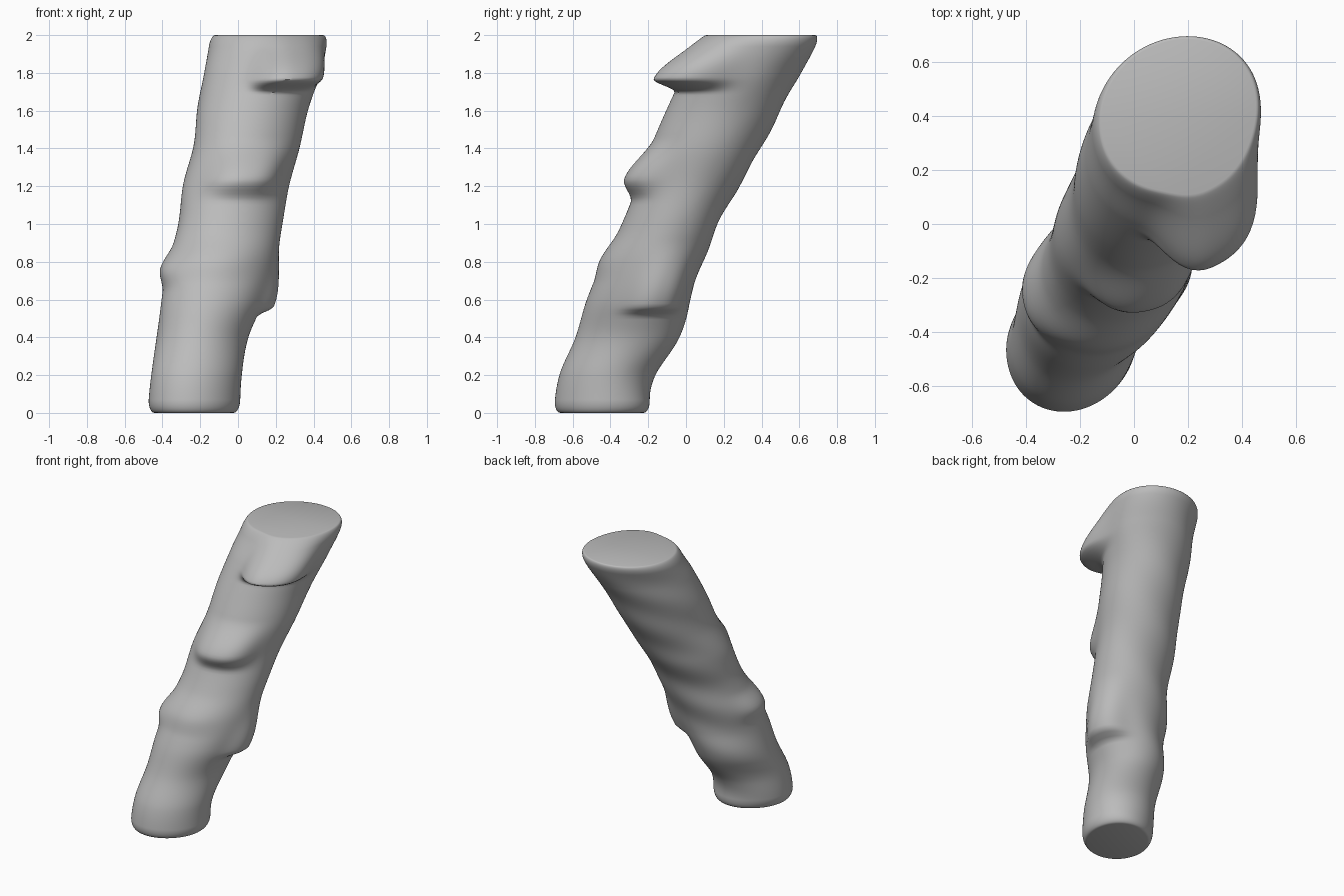
import bpy, bmesh, math
from math import sin, cos, pi, radians, exp, sqrt

cube = bpy.data.objects.get("Cube")
if cube:
    bpy.data.objects.remove(cube)

HEIGHT = 2.0
SIDES = 128
RINGS = 180
SKEW = .12

# Left, right, front and back limits of the trunk, at even heights
LIMITS = [
    (-.475, .01, -.70, -.19), (-.46, .02, -.67, -.165), (-.43, .055, -.585, -.03),
    (-.405, .14, -.525, .02), (-.37, .20, -.44, .09), (-.315, .235, -.34, .17),
    (-.293, .27, -.26, .28), (-.238, .325, -.19, .395), (-.216, .37, -.105, .50),
    (-.18, .435, -.01, .605), (-.145, .475, .10, .712),
]

# Knots: direction, tip height, reach, half width to each side, slope above, undercut below
KNOTS = [
    (-66, 1.77, .18, .42, .70, .31, .08),
    (-78, 1.24, .085, .65, .60, .22, .13),
    (18, .56, .07, .50, .50, .36, .05),
    (-165, .76, .035, .60, .60, .14, .12),
    (-100, .81, .02, .80, .80, .15, .13),
]


def limits_at(z):
    """Smooth curve through the trunk limits."""
    last = len(LIMITS) - 1
    f = z / HEIGHT * last
    i = min(int(f), last - 1)
    t = f - i
    a, b, c, d = (LIMITS[max(0, min(last, i + k))] for k in (-1, 0, 1, 2))
    return [q + t / 2 * (r - p + t * (2 * p - 5 * q + 4 * r - s + t * (3 * (q - r) + s - p)))
            for p, q, r, s in zip(a, b, c, d)]


def smooth(t):
    t = max(0, min(1, t))
    return t * t * (3 - 2 * t)


def knot_push(angle, z):
    """How far the knots swell the bark outward."""
    total = 0
    for direction, tip, reach, before, after, above, below in KNOTS:
        turn = (angle - radians(direction) + pi) % (2 * pi) - pi
        width = after if turn > 0 else before
        span = above if z > tip else below
        total += reach * exp(-abs(turn / width) ** 2.6) * smooth(1 - abs(z - tip) / span)
    return total


def rounding(z):
    """Draw the rings in at both ends to soften the rims."""
    scale = 1
    for gap, radius, depth in ((z, .07, .14), (HEIGHT - z, .06, .08)):
        if gap < radius:
            scale -= depth * (1 - sqrt(1 - (1 - gap / radius) ** 2))
    return scale


def trunk_point(angle, z):
    left, right, front, back = limits_at(z)
    scale = rounding(z)
    rear = max(0, sin(angle - .3))
    push = knot_push(angle, z) + .005 * rear * sin(20 * z + 2 * angle)
    # The skewed ellipse is longest along the lean
    x = (left + right) / 2 + cos(angle) * push
    y = (front + back) / 2 + sin(angle) * push
    x += cos(angle - SKEW / 2) * (right - left) / 2 * scale
    y += sin(angle + SKEW / 2) * (back - front) / 2 * scale
    return x, y, z


# Ring heights, packed closer toward both ends
heights = []
for i in range(RINGS + 1):
    t = i / RINGS
    heights.append(HEIGHT * (t - .8 * sin(2 * pi * t) / (2 * pi)))

# Trunk skin with flat sawn ends
bm = bmesh.new()
rings = [[bm.verts.new(trunk_point(2 * pi * k / SIDES, z)) for k in range(SIDES)]
         for z in heights]
for low, high in zip(rings, rings[1:]):
    for k in range(SIDES):
        n = (k + 1) % SIDES
        bm.faces.new((low[k], low[n], high[n], high[k]))
bm.faces.new(rings[0][::-1])
bm.faces.new(rings[-1])
mesh = bpy.data.meshes.new("leaning_trunk")
bm.to_mesh(mesh)
bm.free()
trunk = bpy.data.objects.new("leaning_trunk", mesh)
bpy.context.collection.objects.link(trunk)

# Plain grey colour
grey = bpy.data.materials.new("plain_grey")
grey.use_nodes = True
colour = (.5, .5, .5, 1)
grey.diffuse_color = colour
grey.node_tree.nodes["Principled BSDF"].inputs["Base Color"].default_value = colour
mesh.materials.append(grey)

bpy.context.view_layer.objects.active = trunk
trunk.select_set(True)
bpy.ops.object.shade_smooth_by_angle(angle=radians(60))
